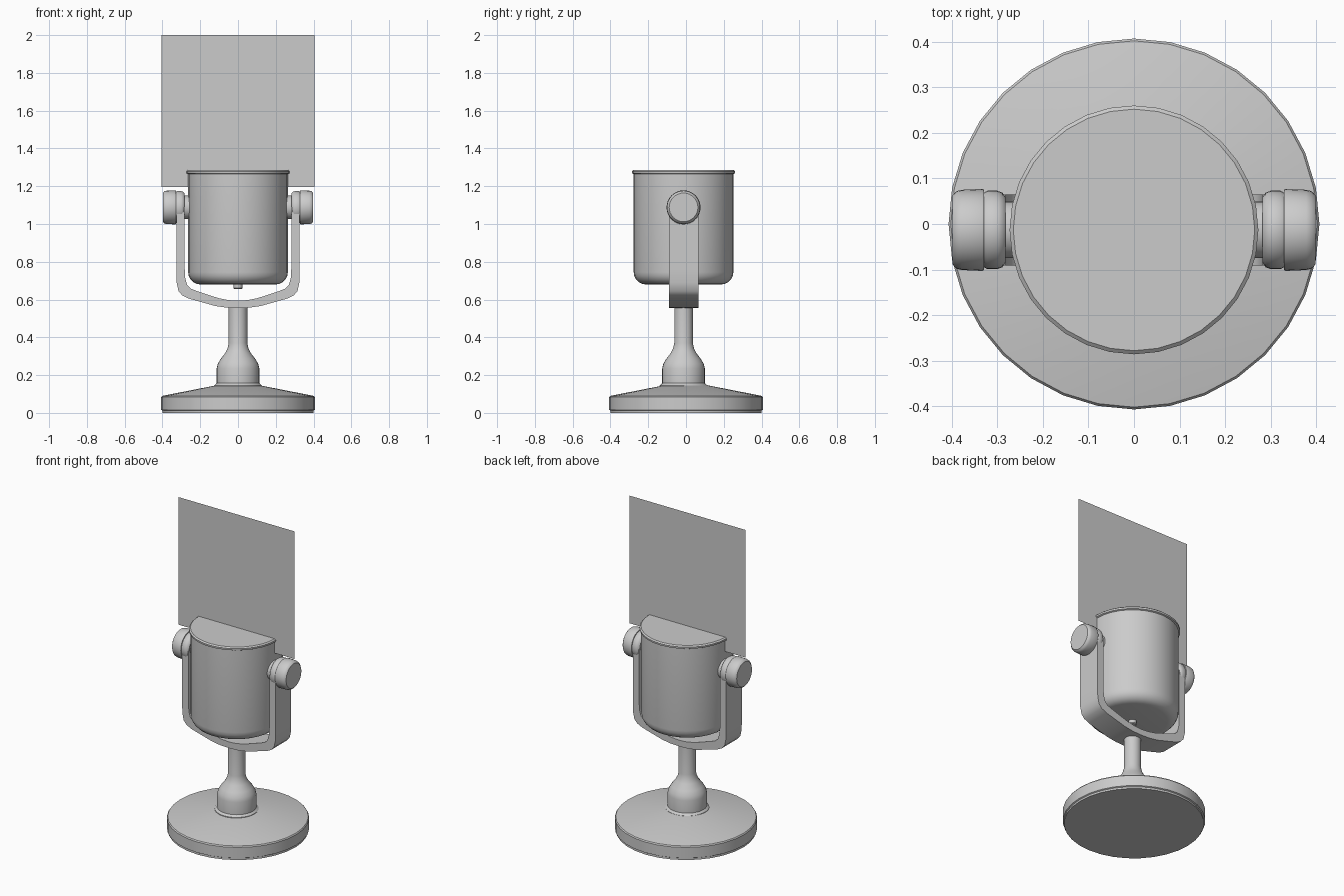
import bpy, bmesh, math
from mathutils import Vector

if "Cube" in bpy.data.objects:
    bpy.data.objects.remove(bpy.data.objects["Cube"])

CY = -0.013      # upper parts sit slightly forward of the base centre
SEG = 32

grey = bpy.data.materials.new("plain grey")
grey.diffuse_color = (0.6, 0.6, 0.6, 1)
grey.use_nodes = True
grey.node_tree.nodes["Principled BSDF"].inputs["Base Color"].default_value = grey.diffuse_color


def finish(name, bm, angle=35):
    bmesh.ops.recalc_face_normals(bm, faces=bm.faces)
    me = bpy.data.meshes.new(name)
    bm.to_mesh(me)
    bm.free()
    me.materials.append(grey)
    ob = bpy.data.objects.new(name, me)
    bpy.context.collection.objects.link(ob)
    bpy.ops.object.select_all(action='DESELECT')
    ob.select_set(True)
    bpy.context.view_layer.objects.active = ob
    bpy.ops.object.shade_smooth_by_angle(angle=math.radians(angle))
    return ob


def lathe(name, profile, center, axis='z', sign=1, seg=SEG):
    """Revolve (radius, height) points and cap both ends."""
    bm = bmesh.new()
    rings = []
    for r, h in profile:
        ring = []
        for i in range(seg):
            a = 2 * math.pi * i / seg
            u, v = r * math.cos(a), r * math.sin(a)
            p = (u, v, h) if axis == 'z' else (sign * h, u, v)
            ring.append(bm.verts.new(Vector(p) + Vector(center)))
        rings.append(ring)
    for a, b in zip(rings, rings[1:]):
        for i in range(seg):
            j = (i + 1) % seg
            bm.faces.new((a[i], a[j], b[j], b[i]))
    bm.faces.new(rings[0])
    bm.faces.new(rings[-1])
    return finish(name, bm)


# round base with shallow cone top
lathe("base", [(0.40, 0), (0.40, 0.012), (0.407, 0.016), (0.407, 0.083),
               (0.402, 0.09), (0.12, 0.145)], (0, 0, 0))

# stand post with flared collar
lathe("post", [(0.126, 0.13), (0.126, 0.146), (0.113, 0.157), (0.113, 0.235),
               (0.107, 0.26), (0.092, 0.285), (0.067, 0.318), (0.056, 0.34),
               (0.049, 0.37), (0.049, 0.575)], (0, CY, 0))

# capsule body with lip at the top
body = [(0.264 - 0.065 + 0.065 * math.sin(t), 0.745 - 0.065 * math.cos(t))
        for t in [k * math.pi / 10 for k in range(6)]]
body += [(0.264, 1.264), (0.272, 1.268), (0.273, 1.279), (0.265, 1.286)]
lathe("capsule_body", body, (0, CY, 0))

# small screw under the body
lathe("bottom_screw", [(0.02, 0.655), (0.024, 0.66), (0.024, 0.69)],
      (0, CY, 0), seg=16)

# U-shaped yoke: outer and inner outline, mirrored and extruded in y
outer = [(0.326, 1.09), (0.326, 0.76), (0.325, 0.69), (0.315, 0.645),
         (0.295, 0.622), (0.26, 0.605), (0.12, 0.566), (0.06, 0.557), (0, 0.555)]
inner = [(0.282, 1.09), (0.282, 0.76), (0.279, 0.71), (0.268, 0.675),
         (0.25, 0.658), (0.22, 0.646), (0.105, 0.608), (0.05, 0.597), (0, 0.594)]


def mirrored(pts):
    return pts + [(-x, z) for x, z in reversed(pts[:-1])]


bm = bmesh.new()
sections = []
for (ox, oz), (ix, iz) in zip(mirrored(outer), mirrored(inner)):
    sections.append([bm.verts.new(p) for p in (
        (ox, CY - 0.078, oz), (ox, CY + 0.078, oz),
        (ix, CY + 0.078, iz), (ix, CY - 0.078, iz))])
for a, b in zip(sections, sections[1:]):
    for i in range(4):
        j = (i + 1) % 4
        bm.faces.new((a[i], a[j], b[j], b[i]))
bm.faces.new(sections[0])
bm.faces.new(sections[-1])
finish("yoke", bm)

# pivots on each side: yoke eye, spacer and knob
for side, s in (("right", 1), ("left", -1)):
    c = (0, CY, 1.088)
    lathe(side + "_yoke_eye", [(0.072, 0.282), (0.082, 0.289), (0.086, 0.30),
                               (0.086, 0.322), (0.08, 0.332)], c, 'x', s)
    lathe(side + "_spacer", [(0.062, 0.24), (0.062, 0.29)], c, 'x', s)
    lathe(side + "_knob", [(0.088, 0.329), (0.09, 0.333), (0.088, 0.378),
                           (0.085, 0.39), (0.076, 0.398)], c, 'x', s)

# flat upright panel behind the body top
bm = bmesh.new()
bm.faces.new([bm.verts.new((x, CY, z)) for x, z in
              ((-0.405, 1.195), (0.405, 1.195), (0.405, 2.0), (-0.405, 2.0))])
finish("upright_panel", bm)
